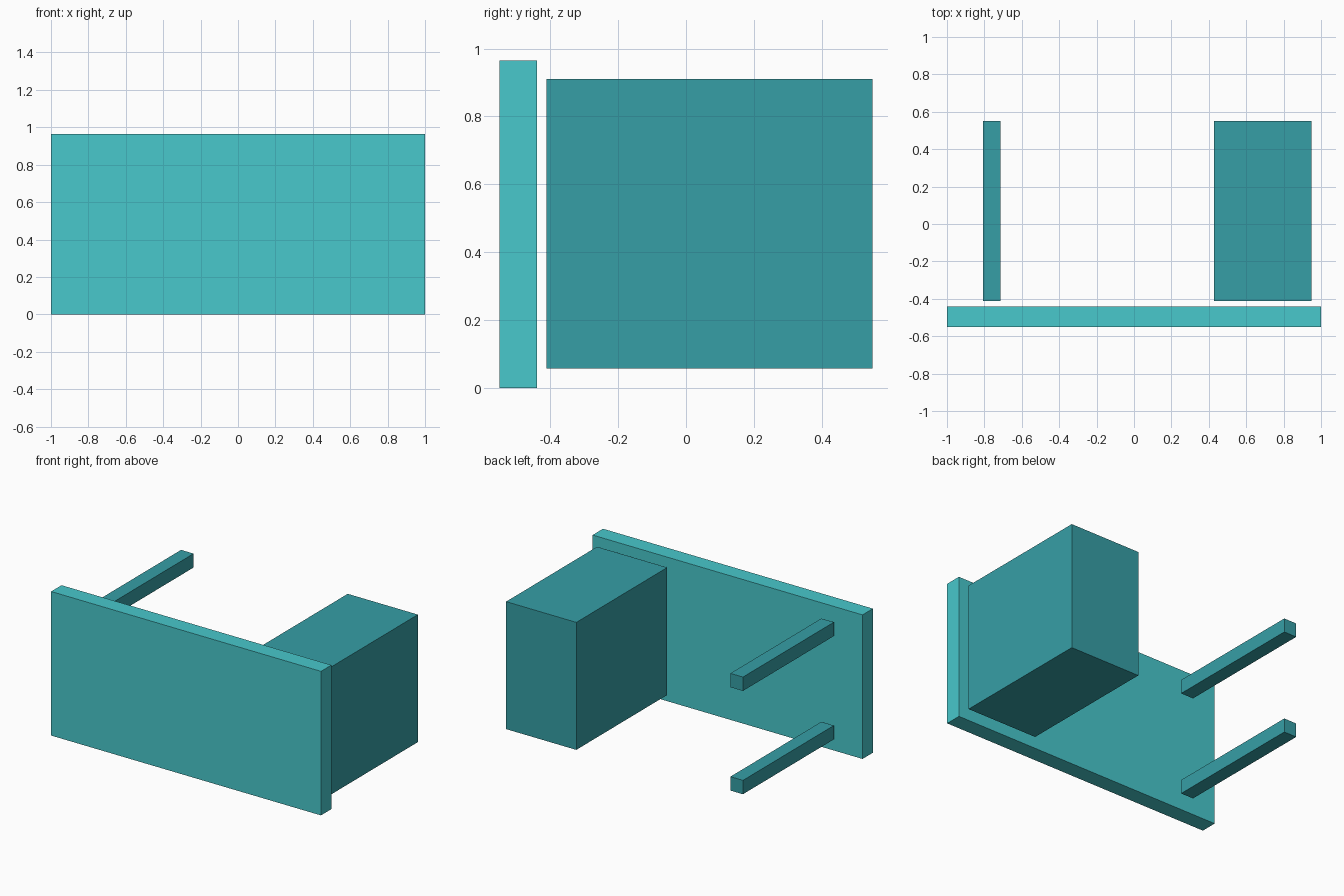
import bpy

if "Cube" in bpy.data.objects:
    bpy.data.objects.remove(bpy.data.objects["Cube"])


def material(name, rgb):
    """Flat material from an sRGB colour given in 0-255."""
    def linear(c):
        c /= 255
        return c / 12.92 if c <= 0.04045 else ((c + 0.055) / 1.055) ** 2.4
    mat = bpy.data.materials.new(name)
    mat.diffuse_color = (*[linear(c) for c in rgb], 1)
    mat.use_nodes = True
    mat.node_tree.nodes["Principled BSDF"].inputs["Base Color"].default_value = mat.diffuse_color
    return mat


def box(name, x, y, z, mat):
    """Box spanning the given (min, max) ranges."""
    spans = (x, y, z)
    bpy.ops.mesh.primitive_cube_add(size=1, location=[(a + b) / 2 for a, b in spans])
    obj = bpy.context.object
    obj.name = name
    obj.scale = [b - a for a, b in spans]
    bpy.ops.object.transform_apply(location=False, rotation=False, scale=True)
    obj.data.materials.append(mat)
    return obj


light_teal = material("light teal", (72, 200, 204))
dark_teal = material("dark teal", (54, 159, 166))

DEPTH = (-0.412, 0.55)  # shared by cabinet and legs, leaving a gap behind the desktop

# Desktop, standing on its long edge
box("desktop", (-1, 1), (-0.55, -0.44), (0, 0.965), light_teal)

# Drawer cabinet
box("cabinet", (0.428, 0.948), DEPTH, (0.057, 0.911), dark_teal)

# Pair of square legs
for name, z in (("lower_leg", 0.09), ("upper_leg", 0.782)):
    box(name, (-0.807, -0.714), DEPTH, (z, z + 0.093), dark_teal)
